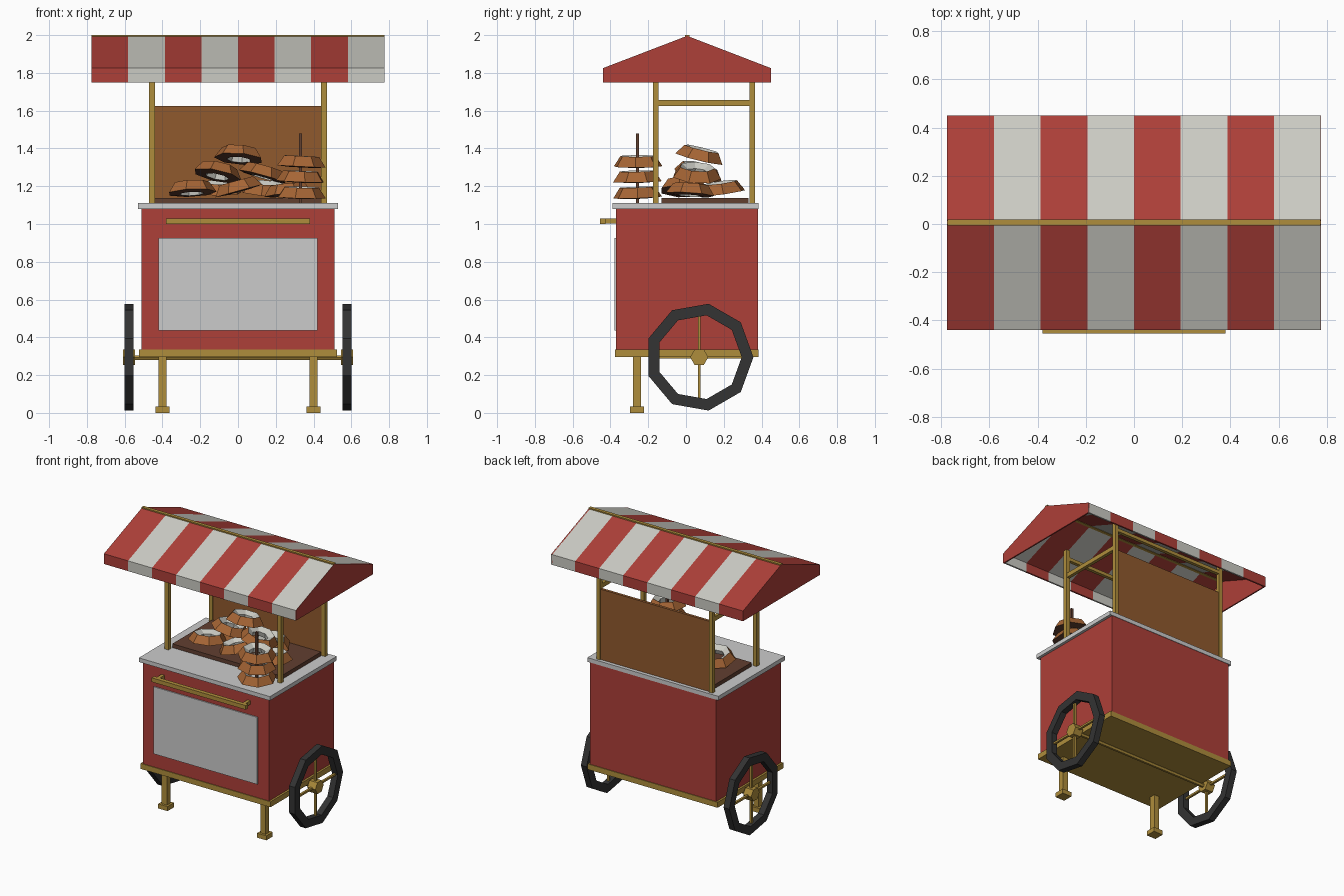
import bpy, math
from mathutils import Euler

if "Cube" in bpy.data.objects:
    bpy.data.objects.remove(bpy.data.objects["Cube"])


def material(name, rgb):
    m = bpy.data.materials.new(name)
    m.diffuse_color = (*rgb, 1)
    m.use_nodes = True
    m.node_tree.nodes["Principled BSDF"].inputs["Base Color"].default_value = m.diffuse_color
    return m


RED = material("red_paint", (0.42, 0.05, 0.04))
BRASS = material("brass", (0.43, 0.27, 0.045))
WOOD = material("wood", (0.28, 0.10, 0.027))
DARK = material("dark_wood", (0.12, 0.05, 0.03))
CRUST = material("crust", (0.38, 0.13, 0.035))
TYRE = material("rubber", (0.033, 0.033, 0.033))
CREAM = material("cream", (0.6, 0.6, 0.55))


def mesh_object(name, verts, faces, mat=None):
    me = bpy.data.meshes.new(name)
    me.from_pydata(verts, [], faces)
    if mat:
        me.materials.append(mat)
    ob = bpy.data.objects.new(name, me)
    bpy.context.collection.objects.link(ob)
    return ob


def prism(name, profile, x0, x1, mat=None):
    """Extrude a counter-clockwise (y, z) profile along x."""
    n = len(profile)
    verts = [(x, y, z) for x in (x0, x1) for y, z in profile]
    faces = [(i, (i + 1) % n, n + (i + 1) % n, n + i)[::-1] for i in range(n)]
    faces += [tuple(range(n))[::-1], tuple(range(n, 2 * n))]
    return mesh_object(name, verts, faces, mat)


def box(name, x0, x1, y0, y1, z0, z1, mat=None):
    return prism(name, [(y0, z0), (y1, z0), (y1, z1), (y0, z1)], x0, x1, mat)


def ngon(n, r, y, z, start=0):
    return [(y + r * math.cos(start + i * math.tau / n),
             z + r * math.sin(start + i * math.tau / n)) for i in range(n)]


def lathe(name, profile, n, mats, face_mats):
    """Spin a closed (r, z) profile round z, one material per band."""
    k = len(profile)
    verts = [(r * math.cos(i * math.tau / n), r * math.sin(i * math.tau / n), z)
             for i in range(n) for r, z in profile]
    faces, idx = [], []
    for i in range(n):
        a, b = i * k, (i + 1) % n * k
        for j in range(k):
            faces.append((a + j, b + j, b + (j + 1) % k, a + (j + 1) % k))
            idx.append(face_mats[j])
    ob = mesh_object(name, verts, faces)
    for m in mats:
        ob.data.materials.append(m)
    for p, m in zip(ob.data.polygons, idx):
        p.material_index = m
    return ob


# Cabinet, frame and counter
box("cabinet", -0.51, 0.51, -0.37, 0.38, 0.33, 1.085, RED)
box("base_frame", -0.525, 0.525, -0.375, 0.385, 0.295, 0.335, BRASS)
box("counter", -0.53, 0.53, -0.388, 0.383, 1.08, 1.11)
box("front_panel", -0.42, 0.42, -0.378, -0.365, 0.435, 0.925)
box("tray", -0.44, 0.44, -0.13, 0.33, 1.105, 1.138, DARK)
box("back_board", -0.45, 0.45, 0.337, 0.357, 1.11, 1.624, WOOD)

# Push handle
box("handle_bar", -0.38, 0.38, -0.455, -0.425, 1.0, 1.03, BRASS)

# Parts mirrored left and right
for s, side in ((-1, "left"), (1, "right")):
    def sbox(name, x0, x1, *rest):
        a, b = sorted((s * x0, s * x1))
        return box(f"{side}_{name}", a, b, *rest)

    sbox("handle_bracket", 0.335, 0.36, -0.43, -0.365, 1.002, 1.028, BRASS)
    sbox("leg", 0.378, 0.42, -0.281, -0.239, 0.02, 0.30, BRASS)
    sbox("foot", 0.362, 0.437, -0.297, -0.223, 0.0, 0.033, BRASS)
    for end, y in (("front", -0.16), ("back", 0.35)):
        sbox(f"{end}_post", 0.44, 0.47, y - 0.015, y + 0.015, 1.11, 1.84, BRASS)
    sbox("side_rail", 0.443, 0.467, -0.15, 0.34, 1.624, 1.656, BRASS)

    # Wheel: nine-sided tyre, hexagonal hub, thin spokes
    tyre = lathe(f"{side}_tyre", [(0.287, -0.023), (0.287, 0.023),
                                  (0.225, 0.023), (0.225, -0.023)], 9, [TYRE], [0] * 4)
    tyre.rotation_euler = Euler((math.pi / 2, 0, math.pi / 2))
    tyre.location = (s * 0.577, 0.07, 0.295)
    a, b = sorted((s * 0.545, s * 0.61))
    prism(f"{side}_hub", ngon(6, 0.048, 0.07, 0.295), a, b, BRASS)
    sbox("upright_spoke", 0.569, 0.585, 0.063, 0.077, 0.07, 0.52, BRASS)
    sbox("level_spoke", 0.569, 0.585, -0.15, 0.295, 0.288, 0.302, BRASS)

prism("axle", ngon(6, 0.015, 0.07, 0.292), -0.6, 0.6, BRASS)

# Beams under the awning
for end, y in (("front", -0.16), ("back", 0.35)):
    box(f"{end}_beam", -0.45, 0.45, y - 0.012, y + 0.012, 1.765, 1.79, BRASS)

# Striped awning: thin folded sheet, one piece per stripe
Y0, Y1, YR, T = -0.44, 0.45, 0.006, 0.012
sheet = [(Y0, 1.75), (Y0 + T, 1.75), (Y0 + T, 1.818), (YR, 1.983),
         (Y1 - T, 1.818), (Y1 - T, 1.75), (Y1, 1.75), (Y1, 1.825),
         (YR, 1.996), (Y0, 1.825)]
W = 1.55 / 8


def stripe(i):
    x0 = -0.775 + i * W
    mat = CREAM if i % 2 else RED
    # folded sheet built as convex strips so the end caps stay clean
    for j, name in enumerate(("front_valance", "front_slope", "back_slope", "back_valance")):
        quad = [(0, 1, 2, 9), (9, 2, 3, 8), (8, 3, 4, 7), (7, 4, 5, 6)][j]
        prism(f"awning_{name}_{i + 1}", [sheet[q] for q in quad], x0, x0 + W, mat)


for i in range(8):
    stripe(i)
gable = [(Y0, 1.75), (Y1, 1.75), (Y1, 1.825), (YR, 1.996), (Y0, 1.825)]
prism("left_gable", gable, -0.776, -0.766, RED)
prism("right_gable", gable, 0.766, 0.776, RED)
box("ridge_bar", -0.775, 0.775, YR - 0.012, YR + 0.012, 1.976, 2.0, BRASS)


# Bread rings: crusty outside, pale inside
def bread(name, loc, rot=(0, 0, 0)):
    ob = lathe(name, [(0.132, 0.0), (0.095, 0.055), (0.055, 0.03), (0.065, -0.005)],
               7, [CRUST, CREAM, DARK], [0, 1, 1, 2])
    ob.location = loc
    ob.rotation_euler = rot


for i, z in enumerate((1.14, 1.225, 1.305)):
    bread(f"stacked_bread_{i + 1}", (0.332, -0.256, z), (0.04, 0.03, 0.4 * i))
box("bread_stick", 0.323, 0.339, -0.264, -0.248, 1.11, 1.48, DARK)

pile = [(-0.245, 0.0, 1.165, -0.16, -0.05), (0.005, -0.01, 1.175, -0.18, -0.2),
        (0.27, 0.02, 1.155, -0.1, 0.05), (-0.11, 0.19, 1.165, -0.05, -0.1),
        (0.14, 0.185, 1.165, -0.1, -0.12), (-0.11, 0.06, 1.255, 0.15, -0.28),
        (0.13, 0.055, 1.25, -0.2, -0.2), (0.005, 0.07, 1.345, -0.12, -0.22)]
for i, (x, y, z, rx, ry) in enumerate(pile):
    bread(f"piled_bread_{i + 1}", (x, y, z), (rx, ry, i * 0.7))
